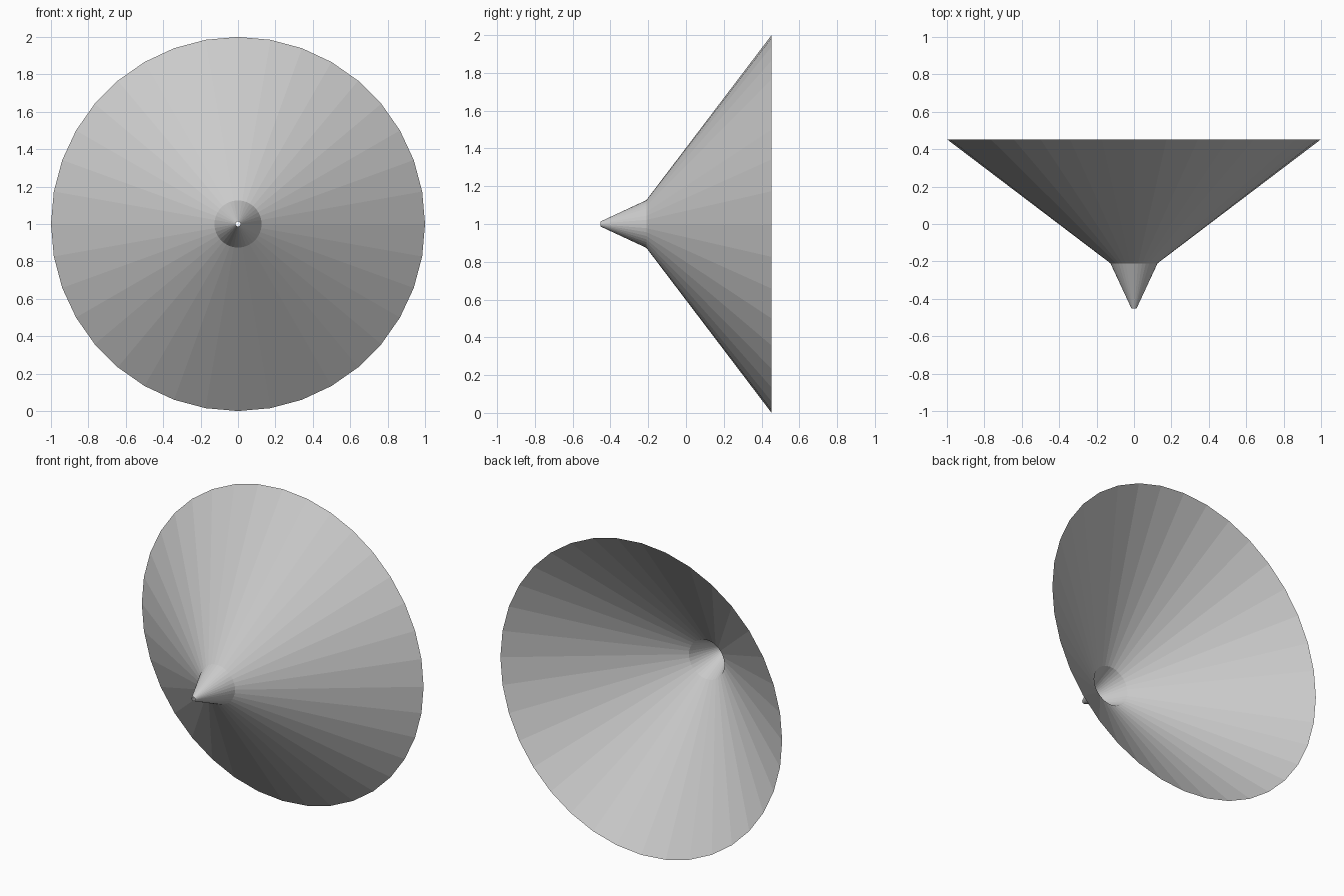
import bpy
import bmesh
from math import cos, sin, tau

if "Cube" in bpy.data.objects:
    bpy.data.objects.remove(bpy.data.objects["Cube"])

SIDES = 36
CENTRE_Z = 1.0


def open_cone(name, y0, r0, y1, r1):
    """Thin open-ended flat-shaded cone along y, from front (y0) to back (y1)."""
    bm = bmesh.new()
    rings = []
    for y, r in ((y0, r0), (y1, r1)):
        rings.append([bm.verts.new((r * cos(tau * i / SIDES), y,
                                    CENTRE_Z + r * sin(tau * i / SIDES)))
                      for i in range(SIDES)])
    a, b = rings
    for i in range(SIDES):
        j = (i + 1) % SIDES
        bm.faces.new((a[i], a[j], b[j], b[i]))
    # make every face point away from the axis
    bm.normal_update()
    for f in bm.faces:
        c = f.calc_center_median()
        if f.normal.x * c.x + f.normal.z * (c.z - CENTRE_Z) < 0:
            f.normal_flip()
    mesh = bpy.data.meshes.new(name)
    bm.to_mesh(mesh)
    bm.free()
    obj = bpy.data.objects.new(name, mesh)
    bpy.context.collection.objects.link(obj)
    return obj


# wide mouth of the funnel, open to the back
open_cone("funnel_bowl", -0.21, 0.126, 0.453, 1.0)

# narrow spout tapering to a tiny opening at the front
open_cone("funnel_spout", -0.453, 0.013, -0.21, 0.126)
